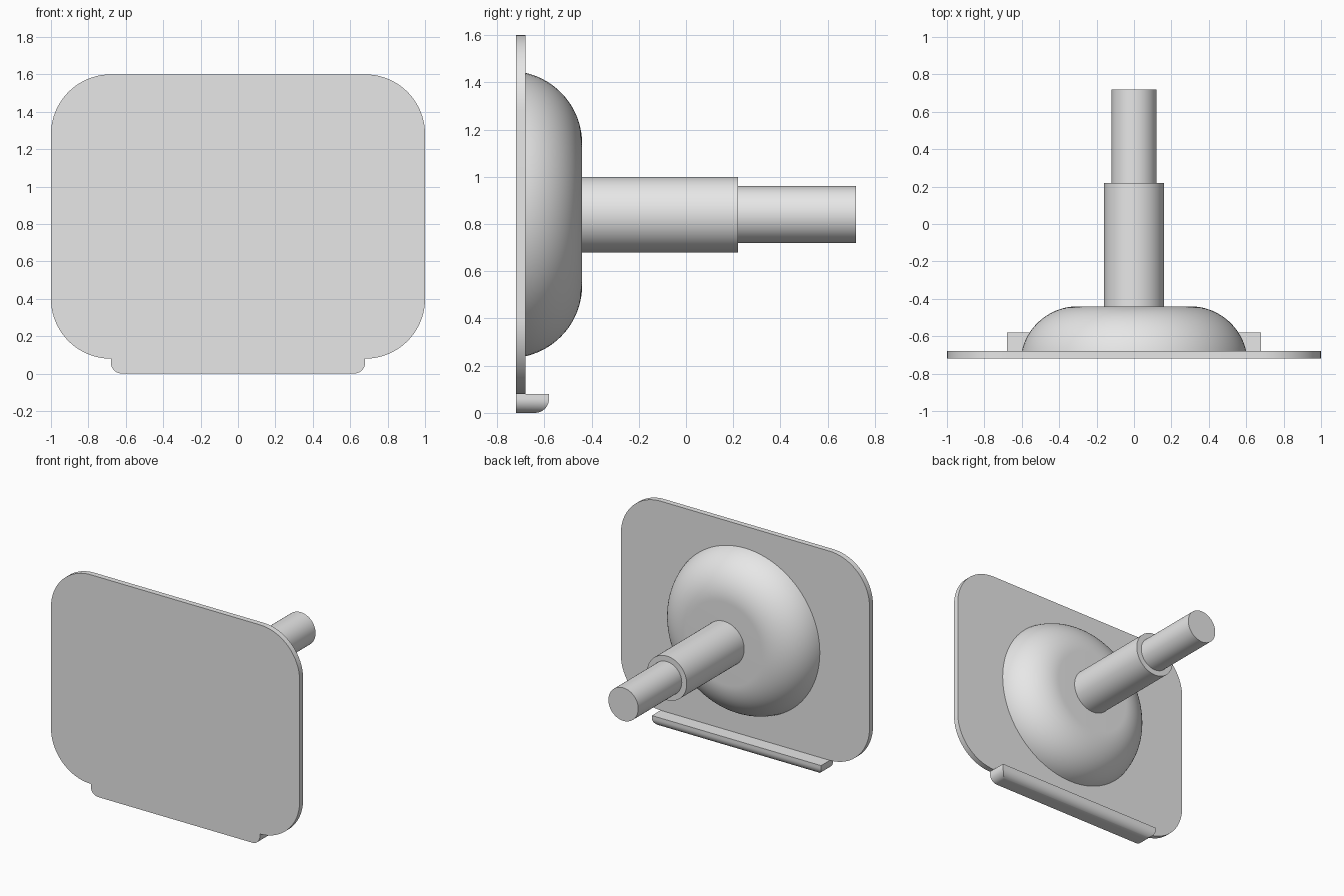
import bpy, bmesh
from math import sin, cos, pi, radians, atan2, hypot

cube = bpy.data.objects.get("Cube")
if cube:
    bpy.data.objects.remove(cube, do_unlink=True)

AXIS_Z = 0.84                 # height of the round parts' axis
FRONT, PLATE_BACK = -0.72, -0.68

grey = bpy.data.materials.new("light grey")
grey.use_nodes = True
grey.diffuse_color = (0.8, 0.8, 0.8, 1)
grey.node_tree.nodes["Principled BSDF"].inputs["Base Color"].default_value = (0.8, 0.8, 0.8, 1)


def finish(bm, name):
    """Turn a bmesh into a smooth-shaded object with crisp edges."""
    bmesh.ops.recalc_face_normals(bm, faces=bm.faces)
    mesh = bpy.data.meshes.new(name)
    bm.to_mesh(mesh)
    bm.free()
    mesh.materials.append(grey)
    ob = bpy.data.objects.new(name, mesh)
    bpy.context.collection.objects.link(ob)
    bpy.ops.object.select_all(action='DESELECT')
    ob.select_set(True)
    bpy.context.view_layer.objects.active = ob
    bpy.ops.object.shade_smooth_by_angle(angle=radians(30))
    return ob


def block(x, y0, y1, z0, z1):
    """Box spanning -x..x, y0..y1, z0..z1."""
    bm = bmesh.new()
    bmesh.ops.create_cube(bm, size=1)
    for v in bm.verts:
        v.co = (v.co.x * 2 * x,
                y1 if v.co.y > 0 else y0,
                z1 if v.co.z > 0 else z0)
    return bm


def round_edges(bm, rule, radius, segments):
    edges = [e for e in bm.edges if rule(*[v.co for v in e.verts])]
    bmesh.ops.bevel(bm, geom=edges, offset=radius, segments=segments,
                    profile=0.5, affect='EDGES')


def lathe(name, profile, sides=96):
    """Revolve (radius, y) points about the y axis and cap both ends."""
    bm = bmesh.new()
    rings = []
    for r, y in profile:
        rings.append([bm.verts.new((r * cos(2 * pi * i / sides), y,
                                    AXIS_Z + r * sin(2 * pi * i / sides)))
                      for i in range(sides)])
    for a, b in zip(rings, rings[1:]):
        for i in range(sides):
            j = (i + 1) % sides
            bm.faces.new((a[i], a[j], b[j], b[i]))
    bm.faces.new(rings[0])
    bm.faces.new(rings[-1])
    return finish(bm, name)


# Flat front plate with rounded corners
bm = block(1, FRONT, PLATE_BACK, 0.08, 1.6)
round_edges(bm, lambda a, b: abs(a.y - b.y) > 0.01, 0.32, 20)
finish(bm, "front_plate")

# Bottom lip, its underside rounded at the back and both ends
bm = block(0.68, FRONT, -0.58, 0, 0.08)
round_edges(bm, lambda a, b: max(a.z, b.z) < 0.01 and max(a.y, b.y) > -0.6, 0.06, 10)
finish(bm, "bottom_lip")

# Domed housing: an arc from the plate to a flat back
top_r, base_r, dome_back = 0.3, 0.6, -0.44
depth = dome_back - PLATE_BACK
run = base_r - top_r
arc_r = (run ** 2 + depth ** 2) / (2 * depth)
arc_y = dome_back - arc_r
start = atan2(PLATE_BACK - arc_y, run)
dome = []
for i in range(25):
    t = start + (pi / 2 - start) * i / 24
    dome.append((top_r + arc_r * cos(t), arc_y + arc_r * sin(t)))
lathe("domed_housing", dome)

# Stepped shaft
lathe("shaft_sleeve", [(0.16, -0.46), (0.16, 0.22)], 64)
lathe("shaft_tip", [(0.12, 0.2), (0.12, 0.72)], 64)
